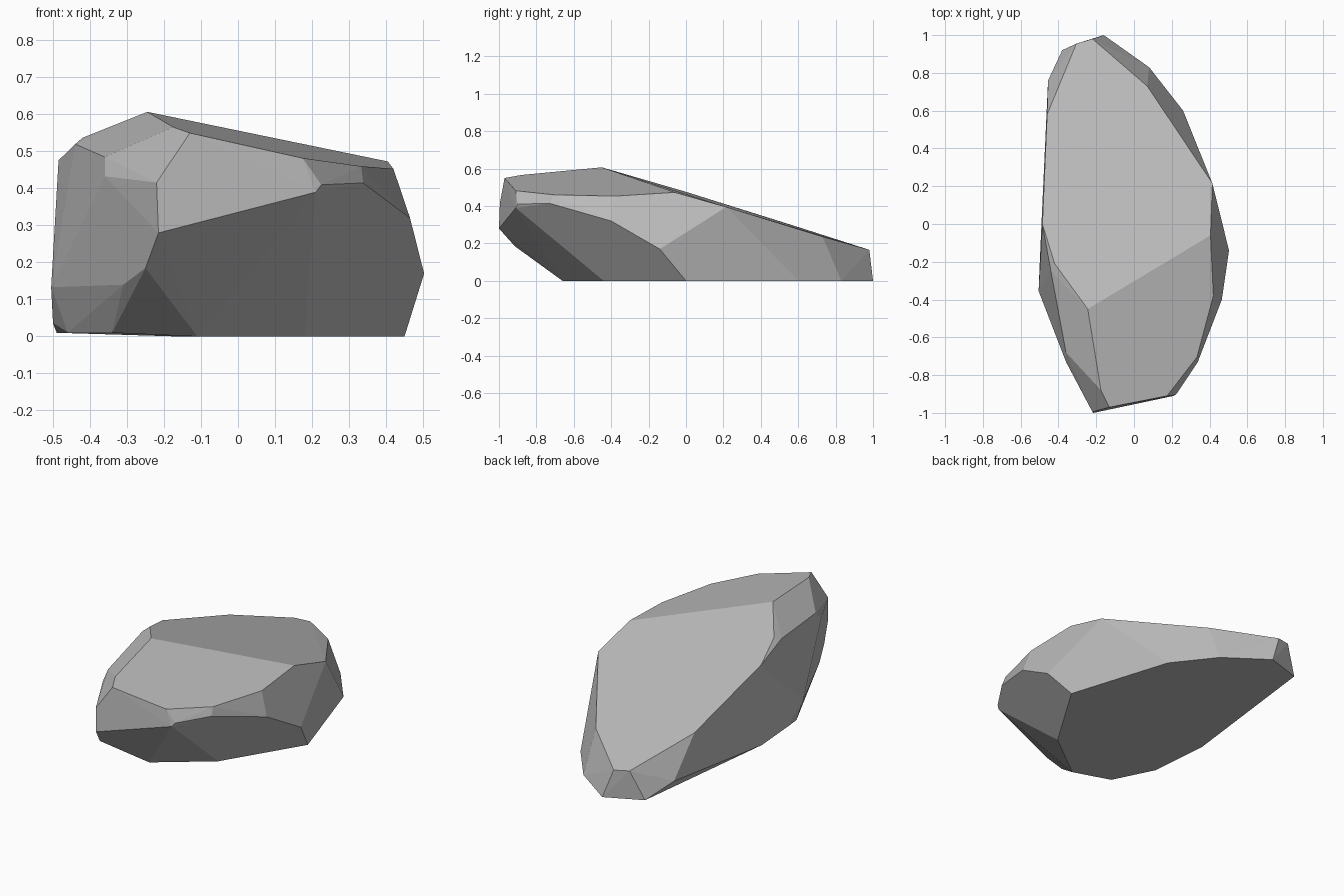
import bpy
import bmesh
from math import radians

# Remove the default cube only
default_cube = bpy.data.objects.get("Cube")
if default_cube:
    bpy.data.objects.remove(default_cube, do_unlink=True)


def make_material(name, colour):
    material = bpy.data.materials.new(name)
    material.use_nodes = True
    material.diffuse_color = colour
    shader = material.node_tree.nodes["Principled BSDF"]
    shader.inputs["Base Color"].default_value = colour
    shader.inputs["Roughness"].default_value = 0.9
    return material


def make_boulder(name, rings, material):
    """Wrap a faceted convex skin around a stack of corner rings."""
    bm = bmesh.new()
    for ring in rings:
        for corner in ring:
            bm.verts.new(corner)
    hull = bmesh.ops.convex_hull(bm, input=bm.verts[:], use_existing_faces=False)
    # Drop any corners that ended up inside the skin
    spare = [v for v in bm.verts if not v.link_faces]
    bmesh.ops.delete(bm, geom=spare, context="VERTS")
    # Merge nearly level triangles into broad chiselled facets
    bmesh.ops.dissolve_limit(bm, angle_limit=radians(2),
                             verts=bm.verts[:], edges=bm.edges[:])
    bmesh.ops.recalc_face_normals(bm, faces=bm.faces[:])
    for face in bm.faces:
        face.smooth = False
    mesh = bpy.data.meshes.new(name)
    bm.to_mesh(mesh)
    bm.free()
    mesh.materials.append(material)
    boulder = bpy.data.objects.new(name, mesh)
    bpy.context.collection.objects.link(boulder)
    return boulder


# Footprint resting on the ground, counter-clockwise from the front
base_rim = [
    (-.11, -.66, 0), (.18, -.44, 0), (.45, 0, 0), (.26, .6, 0),
    (.08, .83, 0), (-.16, 1, 0), (-.38, .92, .01), (-.49, 0, .01),
    (-.46, -.36, .01), (-.34, -.6, .01),
]

# Widest corners, overhanging the footprint at the front
girth = [
    (-.31, -.785, .14), (-.25, -.915, .185), (-.215, -1, .28),
    (.21, -.91, .39), (.465, -.4, .32), (.503, -.14, .17),
    (-.455, .76, .08), (-.5, -.23, .035), (-.505, -.355, .133),
]

# Chamfered corners just below the upper facets
shoulder = [
    (-.22, -.995, .416), (.225, -.9, .41), (.338, -.73, .415),
    (.333, -.705, .46), (.42, -.38, .453), (-.36, -.73, .433),
    (-.36, -.68, .485), (-.44, -.25, .52),
]

# Corners of the two big sloping facets on top
crown = [
    (-.13, -.97, .55), (.175, -.91, .482), (-.175, -.88, .566),
    (-.245, -.45, .607), (.405, -.06, .473), (.415, .215, .395),
    (.07, .73, .236), (-.22, .98, .166), (-.305, .955, .174),
    (-.46, .58, .294), (-.485, 0, .476), (-.42, -.21, .537),
]

stone_grey = make_material("stone grey", (.5, .5, .5, 1))
make_boulder("boulder", [base_rim, girth, shoulder, crown], stone_grey)
